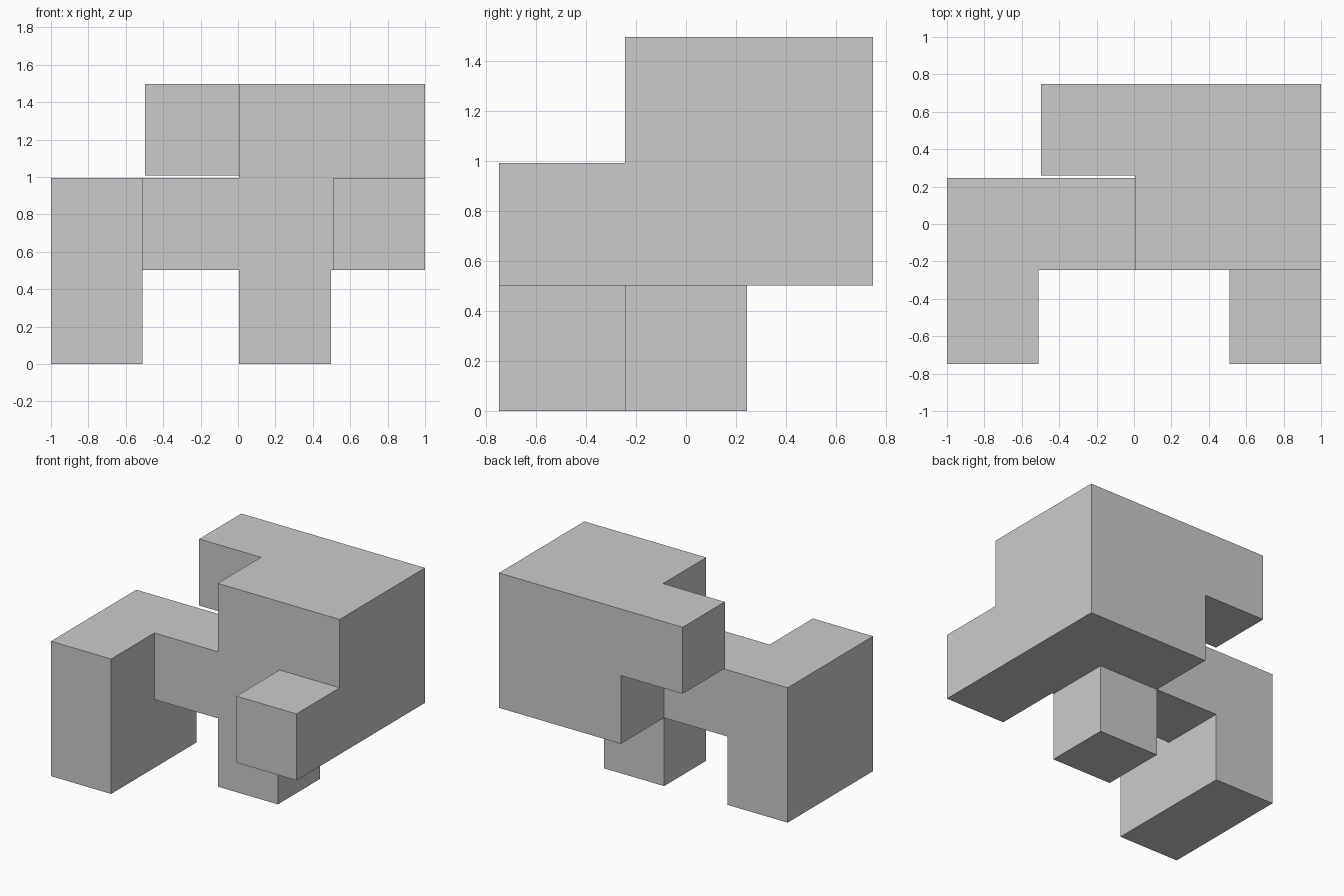
import bpy, bmesh
from itertools import product
from mathutils import Vector

if "Cube" in bpy.data.objects:
    bpy.data.objects.remove(bpy.data.objects["Cube"])

E = 0.0066              # clearance taken off every outer face
C = (2 + 2 * E) / 4     # cube pitch

# Parts of the puzzle piece as blocks of unit cubes: first cube, size in cubes
BLOCKS = {
    "left_leg": ((0, 0, 0), (1, 2, 2)),
    "bridge": ((1, 1, 1), (1, 1, 1)),
    "main_block": ((2, 1, 1), (2, 2, 2)),
    "short_leg": ((2, 1, 0), (1, 1, 1)),
    "front_knob": ((3, 0, 1), (1, 1, 1)),
    "back_knob": ((1, 2, 2), (1, 1, 1)),
}
cubes = {tuple(o + d for o, d in zip(start, step))
         for start, size in BLOCKS.values()
         for step in product(*map(range, size))}


def edge(j):
    """Plane j of the fine grid, which alternates cube cores and thin joints."""
    return (j + 1) // 2 * C + (E if j % 2 == 0 else -E)


def covered(cell):
    """A core needs its cube; a joint needs every cube it touches."""
    return all(c in cubes for c in
               product(*[range(j // 2, (j + 1) // 2 + 1) for j in cell]))


solid = {c for c in product(range(7), range(5), range(5)) if covered(c)}
shift = Vector((2 * C, 1.5 * C, E))

# Skin of the piece: one quad per exposed cell side
bm = bmesh.new()
for cell in solid:
    for axis, side in product(range(3), (0, 1)):
        near = list(cell)
        near[axis] += 2 * side - 1
        if tuple(near) in solid:
            continue
        u, v = (axis + 1) % 3, (axis + 2) % 3
        ring = []
        for du, dv in ((0, 0), (1, 0), (1, 1), (0, 1)):
            p = list(cell)
            p[axis] += side
            p[u] += du
            p[v] += dv
            ring.append(bm.verts.new(Vector([edge(j) for j in p]) - shift))
        bm.faces.new(ring if side else ring[::-1])

# Weld the quads and merge flat areas into clean faces
bmesh.ops.remove_doubles(bm, verts=bm.verts, dist=1e-4)
bmesh.ops.dissolve_limit(bm, angle_limit=0.01, verts=bm.verts, edges=bm.edges)
bmesh.ops.recalc_face_normals(bm, faces=bm.faces)

mesh = bpy.data.meshes.new("puzzle_piece")
bm.to_mesh(mesh)
bm.free()
bpy.context.collection.objects.link(bpy.data.objects.new("puzzle_piece", mesh))
